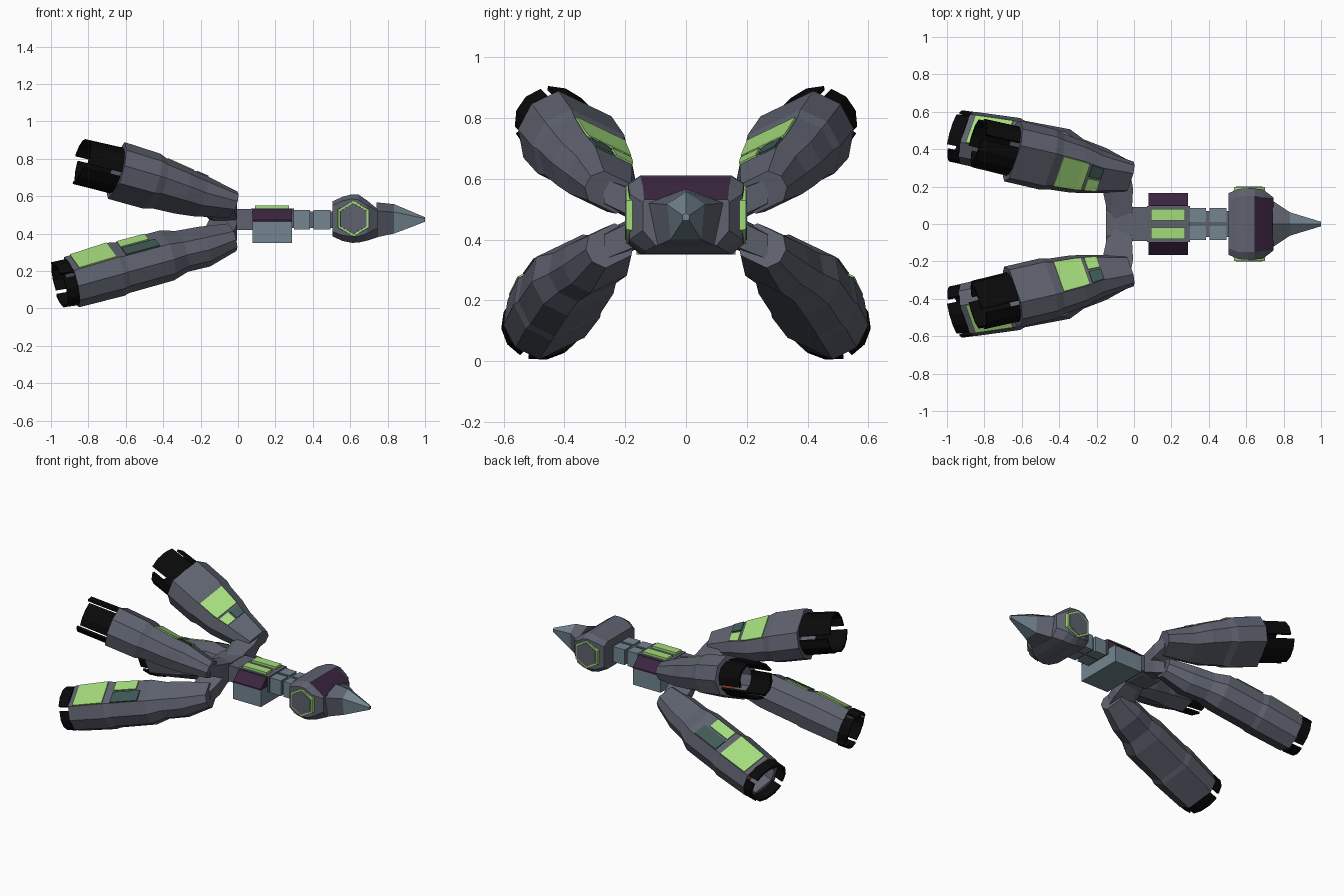
import bpy, bmesh, math
from mathutils import Vector

if "Cube" in bpy.data.objects:
    bpy.data.objects.remove(bpy.data.objects["Cube"])


def material(name, r, g, b):
    m = bpy.data.materials.new(name)
    m.diffuse_color = (r, g, b, 1)
    m.use_nodes = True
    m.node_tree.nodes["Principled BSDF"].inputs["Base Color"].default_value = m.diffuse_color
    return m


GREY = material("hull grey", .112, .122, .158)
TEAL = material("steel blue", .17, .235, .28)
GREEN = material("light green", .37, .71, .20)
PURPLE = material("dark purple", .042, .018, .048)
BLACK = material("nozzle black", .003, .003, .003)
ORANGE = material("engine orange", .55, .11, .03)
DARK = material("dark teal", .05, .10, .09)


def finish(name, bm, mats):
    bmesh.ops.recalc_face_normals(bm, faces=bm.faces)
    me = bpy.data.meshes.new(name)
    bm.to_mesh(me)
    bm.free()
    for m in mats:
        me.materials.append(m)
    ob = bpy.data.objects.new(name, me)
    bpy.context.collection.objects.link(ob)
    return ob


def loft(name, rings, mat, closed=True, extra=None, pick=None):
    """Skin a list of rings; pick(ring, side) chooses the faces of the extra colour."""
    bm = bmesh.new()
    vs = [[bm.verts.new(p) for p in r] for r in rings]
    n = len(vs[0])
    for i in range(len(vs) - 1):
        for j in range(n if closed else n - 1):
            k = (j + 1) % n
            f = bm.faces.new((vs[i][j], vs[i][k], vs[i + 1][k], vs[i + 1][j]))
            if pick and pick(i, j):
                f.material_index = 1
    if closed:
        bm.faces.new(vs[0])
        bm.faces.new(vs[-1])
    return finish(name, bm, [mat] + ([extra] if extra else []))


def prism(name, x0, x1, profile, mat):
    return loft(name, [[(x, y, z) for y, z in profile] for x in (x0, x1)], mat)


def box(name, x0, x1, y0, y1, z0, z1, mat):
    return prism(name, x0, x1, [(y0, z0), (y1, z0), (y1, z1), (y0, z1)], mat)


def sheet(name, rows, mat, thick):
    ob = loft(name, rows, mat, closed=False)
    s = ob.modifiers.new("thickness", 'SOLIDIFY')
    s.thickness = thick
    s.offset = 0


# ---- head: bevelled hull with a sloping window on its front top face
def head_ring(x, wt, zt, ws, z1, z2, wb, zb):
    return [(x, wt, zt), (x, -wt, zt), (x, -ws, z1), (x, -ws, z2),
            (x, -wb, zb), (x, wb, zb), (x, ws, z2), (x, ws, z1)]


loft("head", [head_ring(.505, .13, .572, .165, .55, .41, .13, .385),
              head_ring(.56, .15, .597, .188, .575, .39, .15, .36),
              head_ring(.61, .15, .61, .19, .585, .385, .15, .35),
              head_ring(.645, .15, .608, .19, .58, .385, .145, .352),
              head_ring(.69, .142, .577, .185, .55, .40, .132, .362),
              head_ring(.745, .138, .532, .142, .522, .43, .10, .38)],
     GREY, extra=PURPLE, pick=lambda i, j: i >= 3 and j == 0)


# ---- nose: grey five-sided collar and pale tip
def nose_ring(x, top, ws, zs, wb, zb):
    return [(x, 0, top), (x, -ws, zs), (x, -wb, zb), (x, wb, zb), (x, ws, zs)]


mid = nose_ring(.835, .557, .062, .515, .05, .40)
loft("nose_collar", [nose_ring(.74, .567, .125, .52, .095, .38), mid], GREY)
loft("nose_tip", [mid, nose_ring(1.0, .487, .012, .48, .01, .463)], TEAL)


# ---- hexagonal side ports on the head
def hexagon(r, y):
    return [(.617 + r * math.sin(k * math.pi / 3), y, .48 + r * math.cos(k * math.pi / 3))
            for k in range(6)]


for s in (1, -1):
    loft("port_frame", [hexagon(.097, s * .175), hexagon(.095, s * .197)], GREEN)
    loft("port_cover", [hexagon(.083, s * .19), hexagon(.081, s * .201)], GREY)

# ---- neck: grey core with pale blocks
box("neck_core", -.02, .52, -.07, .07, .43, .518, GREY)
for x0, x1 in ((.30, .385), (.405, .495)):
    for s in (1, -1):
        a, b = sorted((s * .01, s * .085))
        box("neck_block", x0, x1, a, b, .422, .526, TEAL)

# ---- cargo section
box("cargo_box", .078, .288, -.163, .163, .35, .465, TEAL)
prism("cargo_shoulders", .078, .288,
      [(-.165, .463), (-.165, .472), (-.1, .528), (.1, .528), (.165, .472), (.165, .463)], PURPLE)
box("cargo_spine", .07, .30, -.095, .095, .43, .534, GREY)
box("spine_rear", -.05, .08, -.09, .09, .42, .53, GREY)
for s in (1, -1):
    a, b = sorted((s * .02, s * .08))
    box("cargo_light", .09, .272, a, b, .53, .55, GREEN)

# ---- hub block
loft("hub", [[(x, y, z) for y, z in ((-w, .43), (-.06, .41), (.06, .41), (w, .43),
                                     (w, .52), (.06, .535), (-.06, .535), (-w, .52))]
             for x, w in ((-.15, .10), (-.01, .10))], GREY)

# ---- engines: stations are (x, y, z, half width, half height)
UPPER = [(-.025, .25, .555, .085, .055), (-.2, .28, .60, .115, .09), (-.3, .305, .628, .14, .097),
         (-.42, .335, .668, .152, .107), (-.46, .345, .68, .163, .12), (-.65, .39, .737, .163, .125)]
LOWER = [(-.03, .25, .38, .08, .06), (-.18, .295, .33, .112, .088), (-.30, .335, .305, .118, .09),
         (-.38, .365, .283, .142, .11), (-.62, .41, .217, .142, .112), (-.65, .417, .209, .15, .118),
         (-.89, .46, .14, .14, .112)]
SHAPE = [(.62, 1), (-.62, 1), (-1, .38), (-1, -.38), (-.62, -1), (.62, -1), (1, -.38), (1, .38)]


def engine(tag, st, side, up, nozzle, panels):
    axis = Vector((-1, .23, .25 * up)).normalized()
    p = Vector((0, .885, .465 * up))
    U = (p - axis * p.dot(axis)).normalized()
    V = axis.cross(U)
    if V.z < 0:
        V = -V

    def at(s, u, v, lift=0):
        q = Vector(s[:3]) + U * (u * s[3]) + V * (v * s[4] + lift)
        return (q.x, q.y * side, q.z)

    def station(x):
        for a, b in zip(st, st[1:]):
            if b[0] <= x <= a[0]:
                t = (x - a[0]) / (b[0] - a[0])
                return [m + (n - m) * t for m, n in zip(a, b)]

    def shifted(s, d, k):
        return [c + axis[i] * d for i, c in enumerate(s[:3])] + [s[3] * k, s[4] * k]

    # body with a recessed exhaust and a glowing plate at its bottom
    last = st[-1]
    rings = list(st) + [shifted(last, 0, .76), shifted(last, -.10, .70)]
    loft(tag + "_engine", [[at(s, u, v) for u, v in SHAPE] for s in rings], GREY)
    glow = [shifted(last, d, .68) for d in (-.10, -.094)]
    loft(tag + "_glow", [[at(g, u, v) for u, v in SHAPE] for g in glow], ORANGE)
    # pylon joining the engine to the hub
    e = st[0]
    rings = []
    for y, z, xa, xb, h in ((0, .478, -.14, 0, .05), (.10, .478 + .025 * up, -.15, -.01, .052),
                            (.19, e[2] - .03 * up, -.17, -.005, .055),
                            (.27, e[2] + .005 * up, -.17, -.02, .05)):
        rings.append([(xa, y * side, z - h * .6), (xa, y * side, z + h * .6),
                      (xa + .04, y * side, z + h), (xb, y * side, z + h * .8),
                      (xb, y * side, z - h * .8), (xa + .04, y * side, z - h)])
    loft(tag + "_pylon", rings, GREY)
    # painted plates lying on the upper face
    for name, mat, x0, x1, u0, u1 in panels:
        xs = [x0] + [s[0] for s in st if x1 < s[0] < x0] + [x1]
        sheet(tag + name, [[at(station(x), u, 1, .003) for u in (u0, u1)] for x in xs], mat, .008)
    # black exhaust petals
    start = list(last)
    start[3], start[4] = nozzle[3] * 1.02, nozzle[4] * 1.02
    for k in range(4):
        arc = [math.radians(90 * k + 6 + d) for d in (-39, -13, 13, 39)]
        f = 1 if k % 2 else .9
        end = [m + (n - m) * f for m, n in zip(start, nozzle)]
        sheet(tag + "_petal", [[at(s, math.cos(a), math.sin(a)) for a in arc]
                               for s in (start, end)], BLACK, .014)


for side in (1, -1):
    engine("upper", UPPER, side, 1, (-.85, .437, .785, .132, .113),
           [("_light", GREEN, -.27, -.415, -.62, .60), ("_small_light", GREEN, -.19, -.255, -.62, -.05),
            ("_hatch", DARK, -.19, -.255, .05, .6)])
    engine("lower", LOWER, side, -1, (-.96, .472, .127, .138, .116),
           [("_light", GREEN, -.66, -.86, -.6, .6), ("_small_light", GREEN, -.46, -.61, -.6, -.1),
            ("_hatch", DARK, -.43, -.61, 0, .6)])
